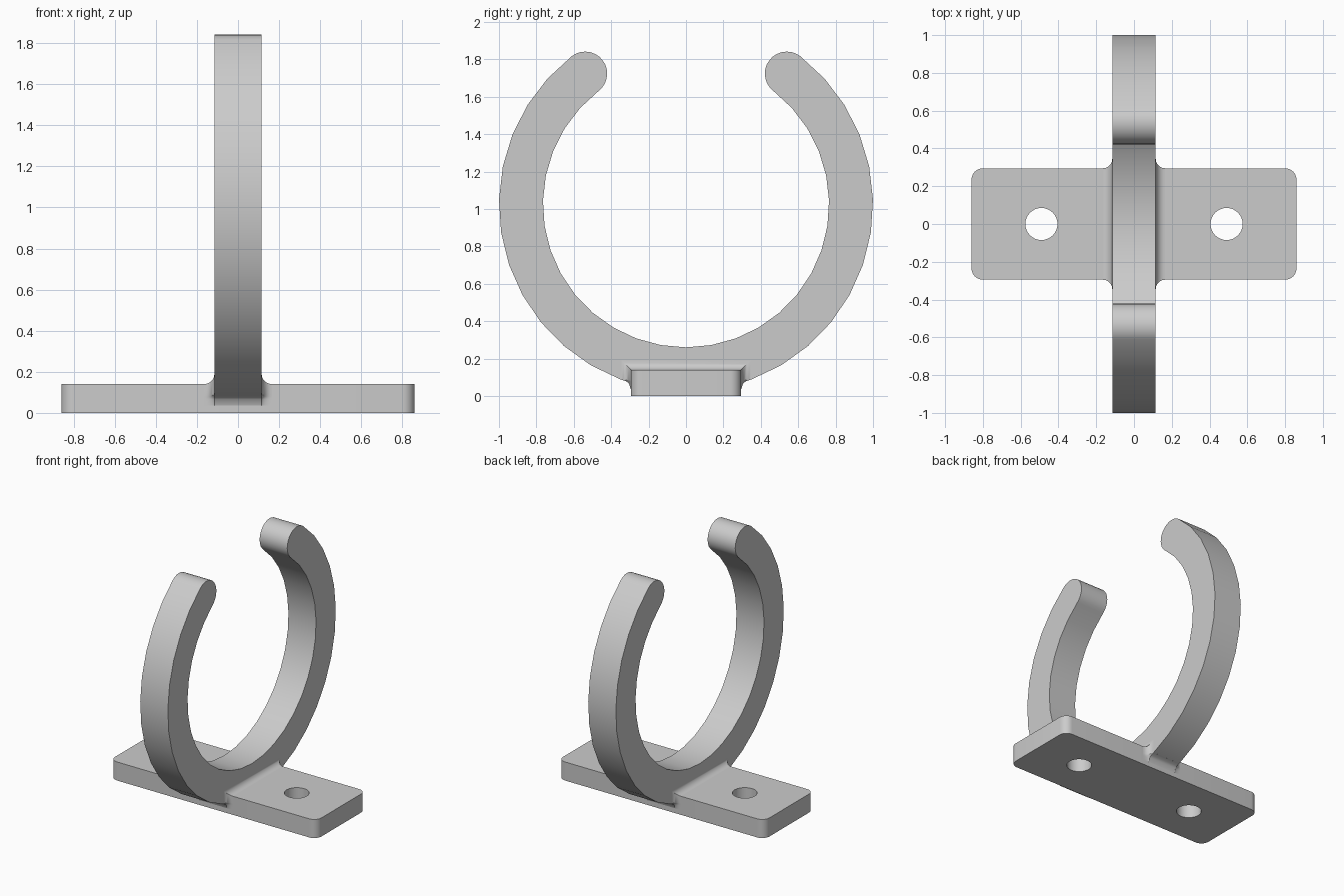
import bpy, bmesh
from math import sin, cos, pi, radians, atan2, sqrt

cube = bpy.data.objects.get("Cube")
if cube:
    bpy.data.objects.remove(cube)

GREY = (0.6, 0.6, 0.6, 1)
mat = bpy.data.materials.new("light grey")
mat.use_nodes = True
mat.diffuse_color = GREY
mat.node_tree.nodes["Principled BSDF"].inputs["Base Color"].default_value = GREY

# Shared dimensions
PLATE_X, PLATE_Y, PLATE_H, CORNER = 0.86, 0.295, 0.14, 0.06
HOLE_X, HOLE_R = 0.49, 0.085
RING_Z, OUTER, INNER, HALF_W = 1.025, 1.0, 0.765, 0.115
FILLET = 0.05


def finish(bm, name):
    bmesh.ops.recalc_face_normals(bm, faces=bm.faces)
    mesh = bpy.data.meshes.new(name)
    bm.to_mesh(mesh)
    bm.free()
    mesh.materials.append(mat)
    obj = bpy.data.objects.new(name, mesh)
    bpy.context.collection.objects.link(obj)
    bpy.ops.object.select_all(action="DESELECT")
    obj.select_set(True)
    bpy.context.view_layer.objects.active = obj
    bpy.ops.object.shade_smooth_by_angle(angle=radians(35))
    return obj


def arc(cx, cy, r, start, end, steps):
    angles = [start + (end - start) * i / steps for i in range(steps + 1)]
    return [(cx + r * cos(a), cy + r * sin(a)) for a in angles]


def extrude(bm, faces, offset):
    out = bmesh.ops.extrude_face_region(bm, geom=faces)["geom"]
    verts = [v for v in out if isinstance(v, bmesh.types.BMVert)]
    bmesh.ops.translate(bm, verts=verts, vec=offset)


# Base plate: rounded rectangle with two screw holes
bm = bmesh.new()
outline = []
for i, (sx, sy) in enumerate([(1, 1), (-1, 1), (-1, -1), (1, -1)]):
    outline += arc(sx * (PLATE_X - CORNER), sy * (PLATE_Y - CORNER), CORNER,
                   i * pi / 2, (i + 1) * pi / 2, 8)
loops = [outline] + [arc(s * HOLE_X, 0, HOLE_R, 0, 2 * pi, 32)[:-1] for s in (-1, 1)]
edges = []
for loop in loops:
    vs = [bm.verts.new((x, y, 0)) for x, y in loop]
    edges += [bm.edges.new((vs[i - 1], vs[i])) for i in range(len(vs))]
bmesh.ops.triangle_fill(bm, edges=edges, use_beauty=True, normal=(0, 0, 1))
extrude(bm, bm.faces[:], (0, 0, PLATE_H))
finish(bm, "base_plate")

# Open ring clip: two arcs joined by rounded tips
bm = bmesh.new()
tip = atan2(0.70, 0.54)
mid, tip_r = (OUTER + INNER) / 2, (OUTER - INNER) / 2
start, end = pi - tip, 2 * pi + tip
ring = arc(0, RING_Z, OUTER, start, end, 28)
ring += arc(mid * cos(end), RING_Z + mid * sin(end), tip_r, end, end + pi, 14)[1:-1]
ring += arc(0, RING_Z, INNER, end, start, 28)
ring += arc(mid * cos(start), RING_Z + mid * sin(start), tip_r,
            start - pi, start, 14)[1:-1]
face = bm.faces.new([bm.verts.new((-HALF_W, y, z)) for y, z in ring])
extrude(bm, [face], (2 * HALF_W, 0, 0))
finish(bm, "ring_clip")

# Concave fillet blending the ring into the plate, lofted across x
bm = bmesh.new()
half = []
for i in range(9):
    a = i / 8 * pi / 2
    half.append((HALF_W + FILLET * (1 - sin(a)), FILLET * (1 - cos(a))))
layers = [(-x, d) for x, d in half] + half[::-1]
low = RING_Z - sqrt(OUTER ** 2 - (PLATE_Y + FILLET) ** 2)
rows = []
for x, d in layers:
    side = [(PLATE_Y + d, PLATE_H + d), (PLATE_Y + d, low),
            (PLATE_Y + 0.5 * d, low - 0.008), (PLATE_Y + 0.2 * d, low - 0.02),
            (PLATE_Y, low - 0.05)]
    section = side + [(-y, z) for y, z in reversed(side)]
    rows.append([bm.verts.new((x, y, z)) for y, z in section])
for r0, r1 in zip(rows, rows[1:]):
    for i in range(len(r0)):
        bm.faces.new((r0[i - 1], r0[i], r1[i], r1[i - 1]))
bm.faces.new(rows[0])
bm.faces.new(rows[-1])
finish(bm, "base_fillet")
